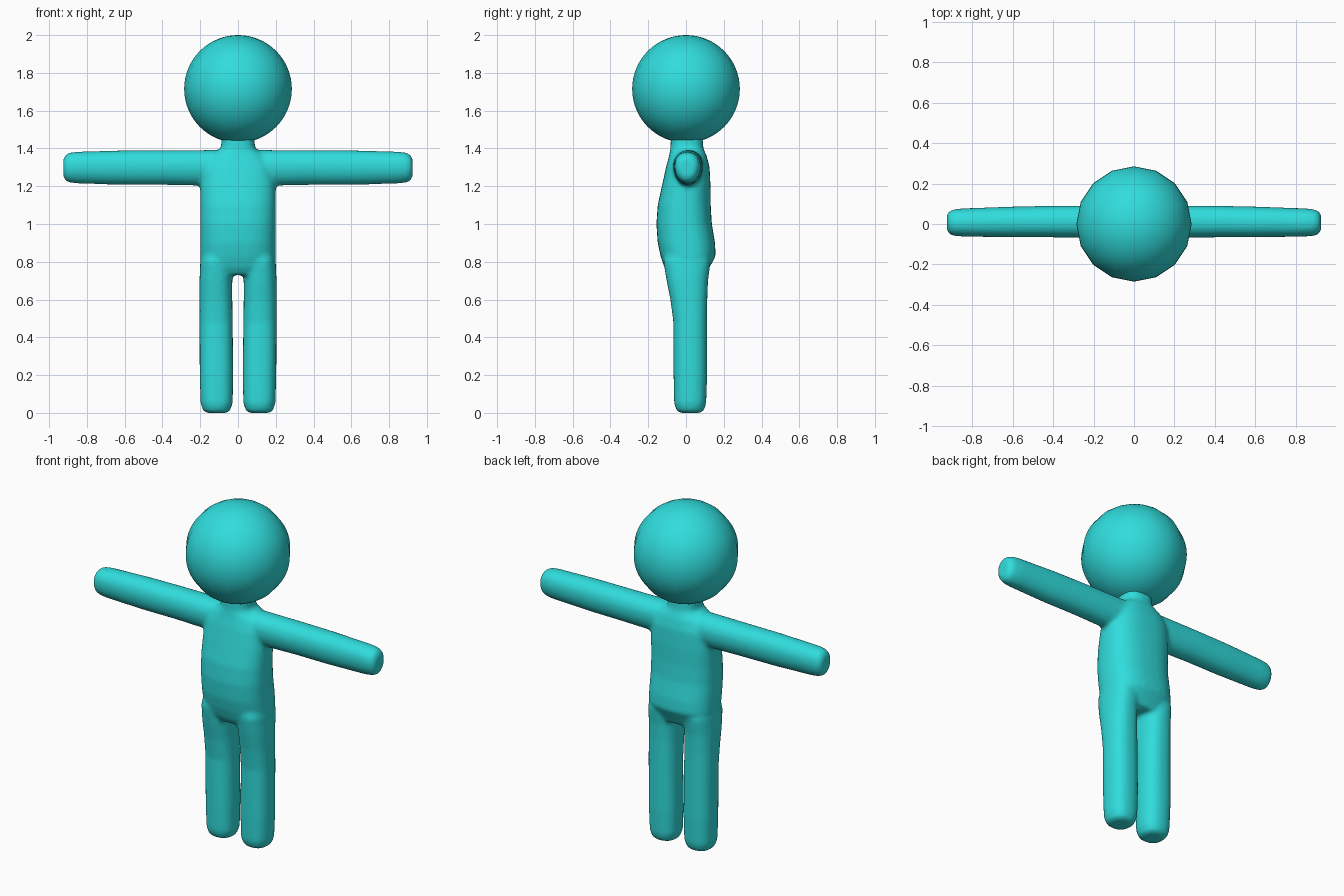
import bpy, bmesh, math
from mathutils import Vector

old = bpy.data.objects.get("Cube")
if old:
    bpy.data.objects.remove(old, do_unlink=True)

teal = bpy.data.materials.new("teal")
teal.use_nodes = True
teal.diffuse_color = (0.03, 0.72, 0.72, 1)
teal.node_tree.nodes["Principled BSDF"].inputs["Base Color"].default_value = teal.diffuse_color


def add_object(name, bm):
    mesh = bpy.data.meshes.new(name)
    bmesh.ops.recalc_face_normals(bm, faces=bm.faces)
    bm.to_mesh(mesh)
    bm.free()
    mesh.materials.append(teal)
    obj = bpy.data.objects.new(name, mesh)
    bpy.context.collection.objects.link(obj)
    return obj


def loft(bm, sections, place, power=2.0, egg=0.0, sides=32):
    """Closed tube through sections (t, u_min, u_max, v_min, v_max)."""
    rings = []
    for t, u0, u1, v0, v1 in sections:
        ring = []
        for i in range(sides):
            a = math.tau * i / sides
            c, s = math.cos(a), math.sin(a)
            u = math.copysign(abs(c) ** (2 / power), c) * (1 + egg * s)
            v = math.copysign(abs(s) ** (2 / power), s)
            ring.append(bm.verts.new(place(t, (u0 + u1) / 2 + u * (u1 - u0) / 2,
                                           (v0 + v1) / 2 + v * (v1 - v0) / 2)))
        rings.append(ring)
    for low, high in zip(rings, rings[1:]):
        for i in range(sides):
            j = (i + 1) % sides
            bm.faces.new((low[i], low[j], high[j], high[i]))
    bm.faces.new(rings[0])
    bm.faces.new(rings[-1])


bm = bmesh.new()

# Torso and neck: height, half width, front y, back y
torso = [(0.73, 0.17, -0.09, 0.105), (0.77, 0.195, -0.115, 0.125), (0.83, 0.2, -0.135, 0.157),
         (0.9, 0.2, -0.15, 0.154), (1.0, 0.2, -0.157, 0.137), (1.1, 0.2, -0.15, 0.131),
         (1.2, 0.2, -0.128, 0.13), (1.3, 0.19, -0.106, 0.125), (1.36, 0.15, -0.09, 0.11),
         (1.4, 0.09, -0.082, 0.092), (1.5, 0.085, -0.08, 0.085)]
loft(bm, [(z, -w, w, y0, y1) for z, w, y0, y1 in torso], lambda t, u, v: Vector((u, v, t)), 2.5)

# Legs: height, inner x, outer x, front y, back y
leg = [(0.0, 0.06, 0.165, -0.03, 0.075), (0.012, 0.042, 0.185, -0.05, 0.095),
       (0.05, 0.028, 0.198, -0.063, 0.107), (0.2, 0.025, 0.203, -0.066, 0.112),
       (0.48, 0.028, 0.204, -0.067, 0.112), (0.6, 0.03, 0.204, -0.083, 0.113),
       (0.7, 0.03, 0.204, -0.103, 0.117), (0.8, 0.03, 0.2, -0.12, 0.13), (0.9, 0.03, 0.17, -0.1, 0.1)]

# Arms: distance out, front y, back y, bottom z, top z
arm = [(0.05, -0.07, 0.092, 1.2, 1.392), (0.4, -0.066, 0.09, 1.207, 1.391),
       (0.6, -0.066, 0.086, 1.207, 1.39), (0.85, -0.062, 0.077, 1.214, 1.383),
       (0.895, -0.058, 0.072, 1.22, 1.377), (0.917, -0.047, 0.06, 1.232, 1.363),
       (0.925, -0.03, 0.045, 1.255, 1.34)]
for side in (1, -1):
    loft(bm, leg, lambda t, u, v: Vector((side * u, v, t)), 2.4)
    loft(bm, arm, lambda t, u, v: Vector((side * t, u, v)), 2.1, 0.08)

# Fuse the parts into one soft body
body = add_object("body", bm)
fuse = body.modifiers.new("fuse", "REMESH")
fuse.mode = "VOXEL"
fuse.voxel_size = 0.011
fuse.use_smooth_shade = True
soften = body.modifiers.new("soften", "SMOOTH")
soften.factor = 0.5
soften.iterations = 8

# Round head
bm = bmesh.new()
bmesh.ops.create_uvsphere(bm, u_segments=16, v_segments=32, radius=0.285)
for face in bm.faces:
    face.smooth = True
head = add_object("head", bm)
head.location = (0, 0, 1.715)
